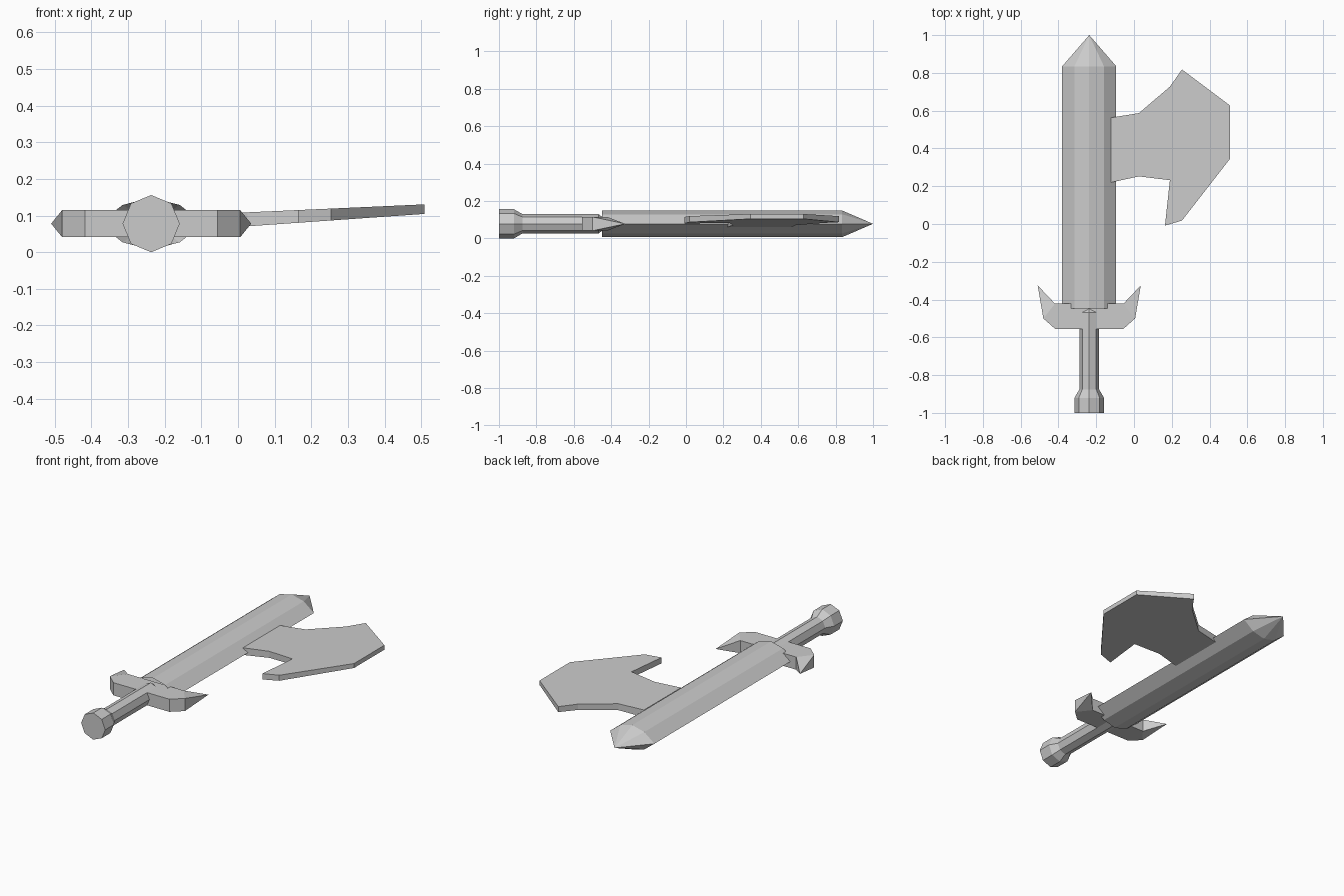
import bpy, bmesh, math

if "Cube" in bpy.data.objects:
    bpy.data.objects.remove(bpy.data.objects["Cube"])

CX, CZ = -0.237, 0.078          # long axis of the weapon runs along y

steel = bpy.data.materials.new("grey_steel")
steel.diffuse_color = (0.6, 0.6, 0.6, 1)
steel.use_nodes = True
steel.node_tree.nodes["Principled BSDF"].inputs["Base Color"].default_value = steel.diffuse_color


def finish(name, bm):
    bmesh.ops.recalc_face_normals(bm, faces=bm.faces)
    mesh = bpy.data.meshes.new(name)
    bm.to_mesh(mesh)
    bm.free()
    mesh.materials.append(steel)
    obj = bpy.data.objects.new(name, mesh)
    bpy.context.collection.objects.link(obj)
    return obj


def loft(name, section, stations, cap_start):
    """Sweep a section along y; stations are (y, scale); scale 0 makes a point."""
    bm = bmesh.new()
    n = len(section)
    rings = []
    for y, s in stations:
        if s == 0:
            rings.append([bm.verts.new((CX, y, CZ))] * n)
        else:
            rings.append([bm.verts.new((CX + x * s, y, CZ + z * s)) for x, z in section])
    for a, b in zip(rings, rings[1:]):
        for i in range(n):
            j = (i + 1) % n
            quad = [a[i], a[j], b[j], b[i]]
            bm.faces.new(list(dict.fromkeys(quad)))
    if cap_start:
        bm.faces.new(rings[0])
    return finish(name, bm)


def slab(name, outline, bottom, top):
    """Closed plate from an xy outline; bottom and top give z for each x."""
    bm = bmesh.new()
    lo = [bm.verts.new((x, y, bottom(x))) for x, y in outline]
    hi = [bm.verts.new((x, y, top(x))) for x, y in outline]
    bm.faces.new(lo)
    bm.faces.new(hi)
    for i in range(len(outline)):
        j = (i + 1) % len(outline)
        bm.faces.new((lo[i], lo[j], hi[j], hi[i]))
    return finish(name, bm)


# Blade: flattened eight-sided tube, open at the guard, pointed at the tip
blade_section = [(0.143, 0), (0.078, 0.051), (0, 0.071), (-0.078, 0.051),
                 (-0.143, 0), (-0.078, -0.051), (0, -0.071), (0.078, -0.051)]
loft("blade", blade_section, [(-0.448, 1), (0.835, 1), (1.0, 0)], False)

# Handle: octagonal grip flaring into the pommel
octagon = [(math.cos(i * math.pi / 4), math.sin(i * math.pi / 4)) for i in range(8)]
loft("handle", octagon,
     [(-1.0, 0.078), (-0.92, 0.078), (-0.875, 0.052), (-0.468, 0.052), (-0.447, 0.036)], True)

# Crossguard: box centre with a bent, pointed horn at each end
bm = bmesh.new()
z0, z1 = CZ - 0.037, CZ + 0.037


def pair(x, y):
    return [bm.verts.new((CX + x, y, z)) for z in (z0, z1)]


front = {s: pair(s * 0.181, -0.555) for s in (-1, 1)}
back = {s: pair(s * 0.181, -0.422) for s in (-1, 1)}
for wall in (front, back):
    bm.faces.new((wall[-1][0], wall[1][0], wall[1][1], wall[-1][1]))
for k in (0, 1):
    bm.faces.new((front[-1][k], front[1][k], back[1][k], back[-1][k]))
for s in (-1, 1):
    outer = pair(s * 0.243, -0.50)
    tip = bm.verts.new((CX + s * 0.273, -0.325, CZ))
    bm.faces.new((front[s][0], outer[0], outer[1], front[s][1]))
    bm.faces.new((outer[0], tip, outer[1]))
    bm.faces.new((back[s][0], back[s][1], tip))
    for k in (0, 1):
        bm.faces.new((front[s][k], outer[k], back[s][k]))
        bm.faces.new((outer[k], tip, back[s][k]))
finish("crossguard", bm)

# Axe head: slightly tilted plate, thinning towards its cutting edge
axe = [(-0.122, 0.563), (0.026, 0.587), (0.19, 0.727), (0.254, 0.818),
       (0.509, 0.627), (0.509, 0.346), (0.254, 0.018), (0.164, -0.008),
       (0.19, 0.232), (0.026, 0.252), (-0.122, 0.22)]
slab("axe_head", axe,
     lambda x: 0.071 + 0.07 * (x - 0.03),
     lambda x: 0.109 + 0.045 * (x - 0.03))
